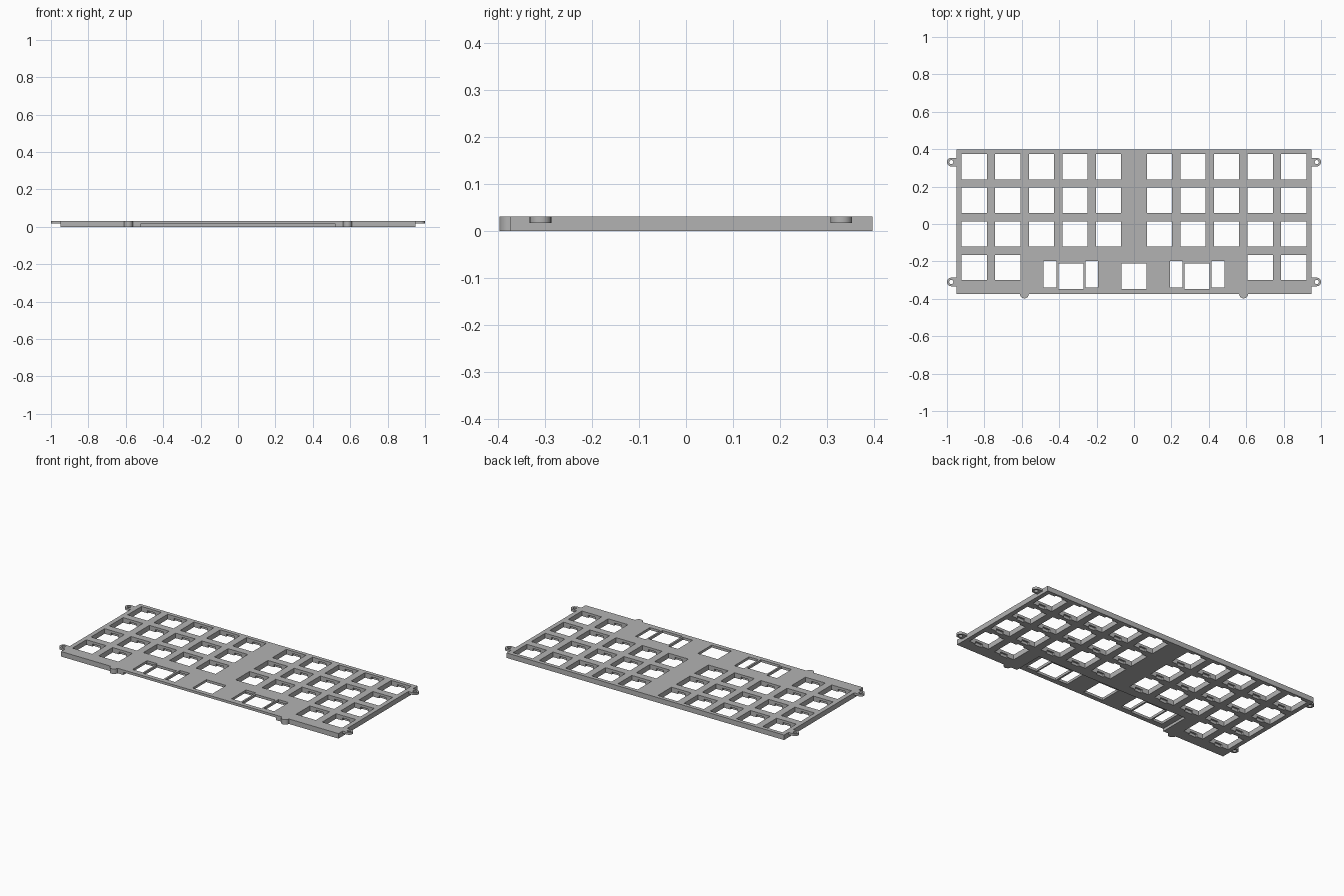
import bpy
import bmesh
from math import pi, cos, sin
from mathutils import Matrix, Vector

if "Cube" in bpy.data.objects:
    bpy.data.objects.remove(bpy.data.objects["Cube"], do_unlink=True)

# Plate dimensions
HALF_X, FRONT, BACK, TOP = 0.949, -0.374, 0.397, 0.031
LIP = 0.016          # underside of the thin sections
HOLE, PITCH = 0.135, 0.1795

grey = bpy.data.materials.new("plate grey")
grey.use_nodes = True
grey.diffuse_color = (0.45, 0.45, 0.45, 1)
grey.node_tree.nodes["Principled BSDF"].inputs["Base Color"].default_value = (0.45, 0.45, 0.45, 1)


def finish(name, bm):
    bmesh.ops.recalc_face_normals(bm, faces=bm.faces)
    mesh = bpy.data.meshes.new(name)
    bm.to_mesh(mesh)
    bm.free()
    mesh.materials.append(grey)
    obj = bpy.data.objects.new(name, mesh)
    bpy.context.scene.collection.objects.link(obj)
    return obj


def boxes(name, bounds):
    """One mesh of boxes, each given as x0, x1, y0, y1, z0, z1."""
    bm = bmesh.new()
    for x0, x1, y0, y1, z0, z1 in bounds:
        place = Matrix.Translation(((x0 + x1) / 2, (y0 + y1) / 2, (z0 + z1) / 2))
        size = Matrix.Diagonal((x1 - x0, y1 - y0, z1 - z0, 1))
        bmesh.ops.create_cube(bm, size=1, matrix=place @ size)
    return finish(name, bm)


def prism(name, outline, z0, z1):
    bm = bmesh.new()
    face = bm.faces.new([bm.verts.new((x, y, z0)) for x, y in outline])
    grown = bmesh.ops.extrude_face_region(bm, geom=[face])["geom"]
    verts = [v for v in grown if isinstance(v, bmesh.types.BMVert)]
    bmesh.ops.translate(bm, verts=verts, vec=Vector((0, 0, z1 - z0)))
    return finish(name, bm)


def arc(cx, cy, radius, start, end, steps):
    angles = [start + (end - start) * i / steps for i in range(steps + 1)]
    return [(cx + radius * cos(a), cy + radius * sin(a)) for a in angles]


def cut(target, cutter):
    cutter.hide_render = True
    mod = target.modifiers.new("cut", "BOOLEAN")
    mod.operation, mod.solver, mod.object = "DIFFERENCE", "EXACT", cutter
    bpy.context.view_layer.objects.active = target
    bpy.ops.object.modifier_apply(modifier=mod.name)
    bpy.data.objects.remove(cutter, do_unlink=True)


def smooth(obj):
    bpy.ops.object.select_all(action="DESELECT")
    obj.select_set(True)
    bpy.context.view_layer.objects.active = obj
    bpy.ops.object.shade_smooth_by_angle(angle=pi / 6)


# Key positions: three full rows of ten, then a split bottom row
keys = []
for row in range(4):
    for col in range(5):
        if row < 3 or col > 2:
            for side in (-1, 1):
                keys.append((side * (0.136 + PITCH * col), 0.306 - PITCH * row))
wide_keys = [(x, -0.280) for x in (-0.337, 0, 0.337)]

# Plate with a shallow recess under the front middle
plate = boxes("switch_plate", [(-HALF_X, HALF_X, FRONT, BACK, 0, TOP)])
cut(plate, boxes("recess_cutter", [(-0.522, 0.522, FRONT - 0.1, -0.185, -0.1, LIP)]))

# Square switch openings and stabilizer slots
h = HOLE / 2
openings = [(x - h, x + h, y - h, y + h, -0.1, 0.1) for x, y in keys + wide_keys]
for side in (-1, 1):
    for near, far in ((0.193, 0.258), (0.414, 0.484)):
        x0, x1 = sorted((side * near, side * far))
        openings.append((x0, x1, -0.339, -0.197, -0.1, 0.1))
cut(plate, boxes("opening_cutter", openings))

# Clip notches in the lower half of the front and back walls of each opening
cut(plate, boxes("notch_cutter", [
    (x - 0.025, x + 0.025, y - h - 0.011, y + h + 0.011, -0.1, LIP) for x, y in keys]))

# Screw lugs at the four corners and round feet on the front edge
for side, side_name in ((-1, "right"), (1, "left")):
    for y, end_name in ((-0.31, "front"), (0.331, "back")):
        cx = side * 0.977
        outline = [(side * HALF_X, y - 0.023)]
        outline += arc(cx, y, 0.023, -pi / 2, -pi / 2 + side * pi, 20)
        outline.append((side * HALF_X, y + 0.023))
        lug = prism(f"{end_name}_{side_name}_screw_lug", outline, LIP + 0.001, TOP)
        cut(lug, prism("screw_hole_cutter", arc(cx, y, 0.011, 0, 2 * pi * 23 / 24, 23), -0.1, 0.1))
        smooth(lug)
    bump = prism(f"{side_name}_front_tab",
                 arc(side * 0.586, FRONT, 0.0235, pi, 2 * pi, 20), 0, TOP)
    smooth(bump)
